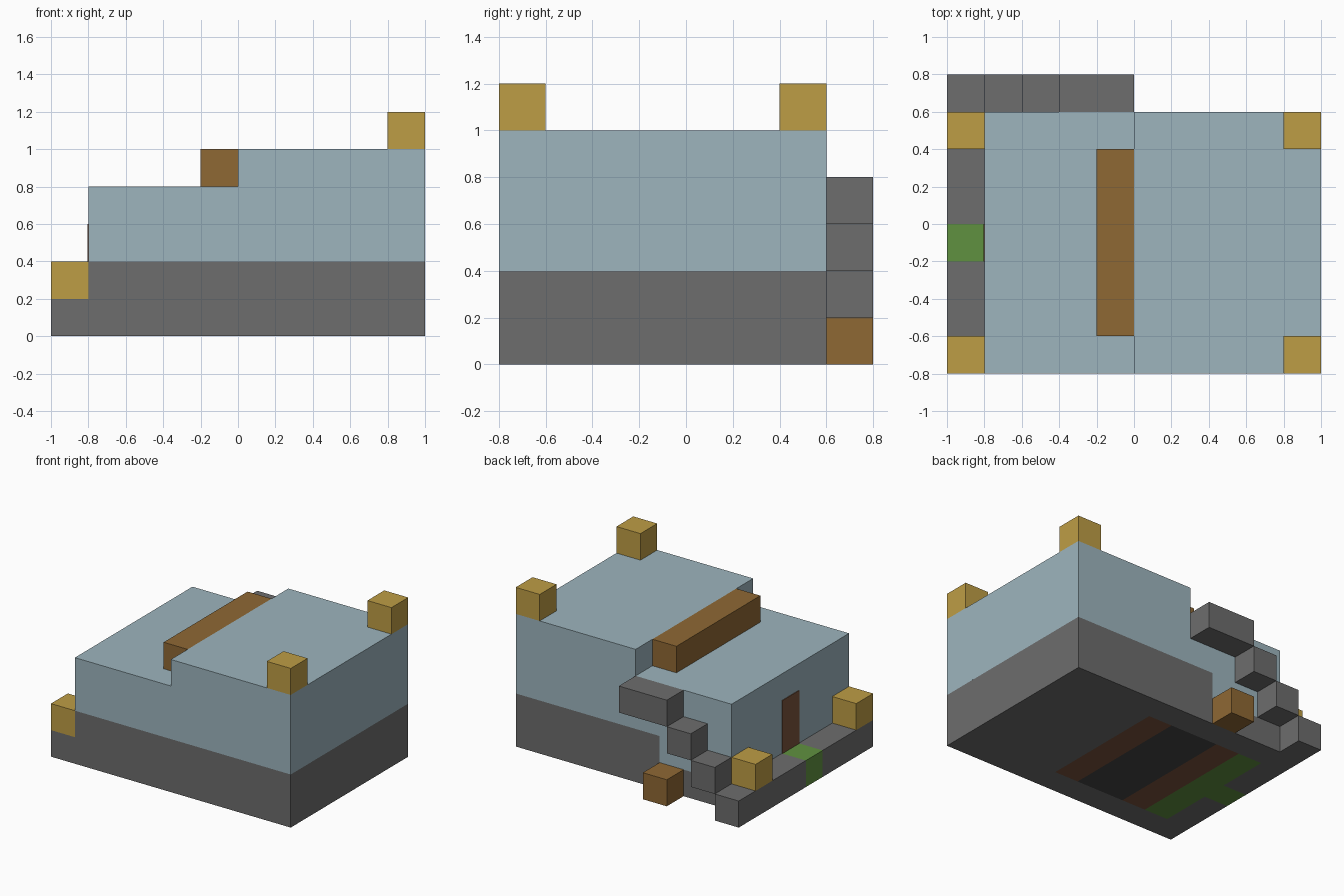
import bpy
import bmesh
from mathutils import Vector

cube = bpy.data.objects.get("Cube")
if cube:
    bpy.data.objects.remove(cube, do_unlink=True)

U = 0.2  # size of one building block


def linear(c):
    c /= 255
    return c / 12.92 if c <= 0.04045 else ((c + 0.055) / 1.055) ** 2.4


def material(name, r, g, b):
    colour = (linear(r), linear(g), linear(b), 1)
    m = bpy.data.materials.new(name)
    m.use_nodes = True
    m.diffuse_color = colour
    m.node_tree.nodes["Principled BSDF"].inputs["Base Color"].default_value = colour
    return m


STONE = material("stone_grey", 109, 109, 109)
WALL = material("pale_blue", 157, 181, 190)
WOOD = material("wood_brown", 143, 104, 52)
GOLD = material("lantern_gold", 190, 157, 69)
GRASS = material("grass_green", 96, 145, 64)
DOOR = material("dark_brown", 122, 84, 60)
COAL = material("charcoal", 68, 68, 68)


def block(name, lo, hi, mats, cuts=(), rule=None):
    """Box between two corners; cuts are (axis, position), rule picks a material."""
    bm = bmesh.new()
    bmesh.ops.create_cube(bm, size=1)
    lo, hi = Vector(lo), Vector(hi)
    for v in bm.verts:
        v.co = (lo + hi) / 2 + v.co * (hi - lo)
    for axis, pos in cuts:
        normal = Vector((axis == "x", axis == "y", axis == "z"))
        bmesh.ops.bisect_plane(bm, geom=bm.verts[:] + bm.edges[:] + bm.faces[:],
                               plane_co=normal * pos, plane_no=normal)
    bm.normal_update()
    if rule:
        for f in bm.faces:
            f.material_index = mats.index(rule(f.calc_center_median(), f.normal))
    mesh = bpy.data.meshes.new(name)
    bm.to_mesh(mesh)
    bm.free()
    for m in mats:
        mesh.materials.append(m)
    ob = bpy.data.objects.new(name, mesh)
    bpy.context.collection.objects.link(ob)
    return ob


# Ground slab: grass doorstep, and floor strips showing on the underside
def slab_rule(c, n):
    if c.x < -0.8:
        return GRASS if -0.2 < c.y < 0 else STONE
    if n.z < -0.5 and -0.6 < c.y < 0.4 and c.x < 0.2:
        if c.x < -0.6:
            return GRASS
        return COAL if -0.4 < c.x < 0 else DOOR
    return STONE


slab_cuts = [("x", p) for p in (-0.8, -0.6, -0.4, 0, 0.2)]
slab_cuts += [("y", p) for p in (-0.6, -0.2, 0, 0.4)]
block("ground_slab", (-1, -0.8, 0), (1, 0.6, U),
      [STONE, GRASS, DOOR, COAL], slab_cuts, slab_rule)


# Lower wall: stone, but plastered on the entrance side and behind the stairs
def plinth_rule(c, n):
    plaster = n.x < -0.5 or (n.y > 0.5 and c.x < -0.2)
    return WALL if plaster else STONE


block("lower_wall", (-0.8, -0.8, U), (1, 0.6, 2 * U),
      [STONE, WALL], [("x", -0.2)], plinth_rule)

# Upper house and raised roof terrace
block("upper_wall", (-0.8, -0.8, 2 * U), (1, 0.6, 4 * U), [WALL])
block("raised_roof", (0, -0.8, 4 * U), (1, 0.6, 5 * U), [WALL])
block("roof_beam", (-0.2, -0.6, 4 * U), (0, 0.4, 5 * U), [WOOD])

# Entrance door as a thin plate
block("door", (-0.805, -0.2, U), (-0.8, 0, 3 * U), [DOOR])

# Floating stairs climbing the back wall, ending in a double-width landing
for i in range(4):
    x = -1 + i * U
    width = 2 * U if i == 3 else U
    block("stair_landing" if i == 3 else f"stair_step_{i + 1}",
          (x, 0.6, i * U), (x + width, 0.8, (i + 1) * U), [STONE])

# Crate under the stairs
block("crate", (-0.4, 0.6, 0), (-0.2, 0.8, U), [WOOD])

# Corner lanterns on the entrance path and on the raised roof
for place, x, z in (("path", -1, U), ("roof", 0.8, 5 * U)):
    for side, y in (("front", -0.8), ("back", 0.4)):
        block(f"{place}_lantern_{side}", (x, y, z), (x + U, y + U, z + U), [GOLD])
